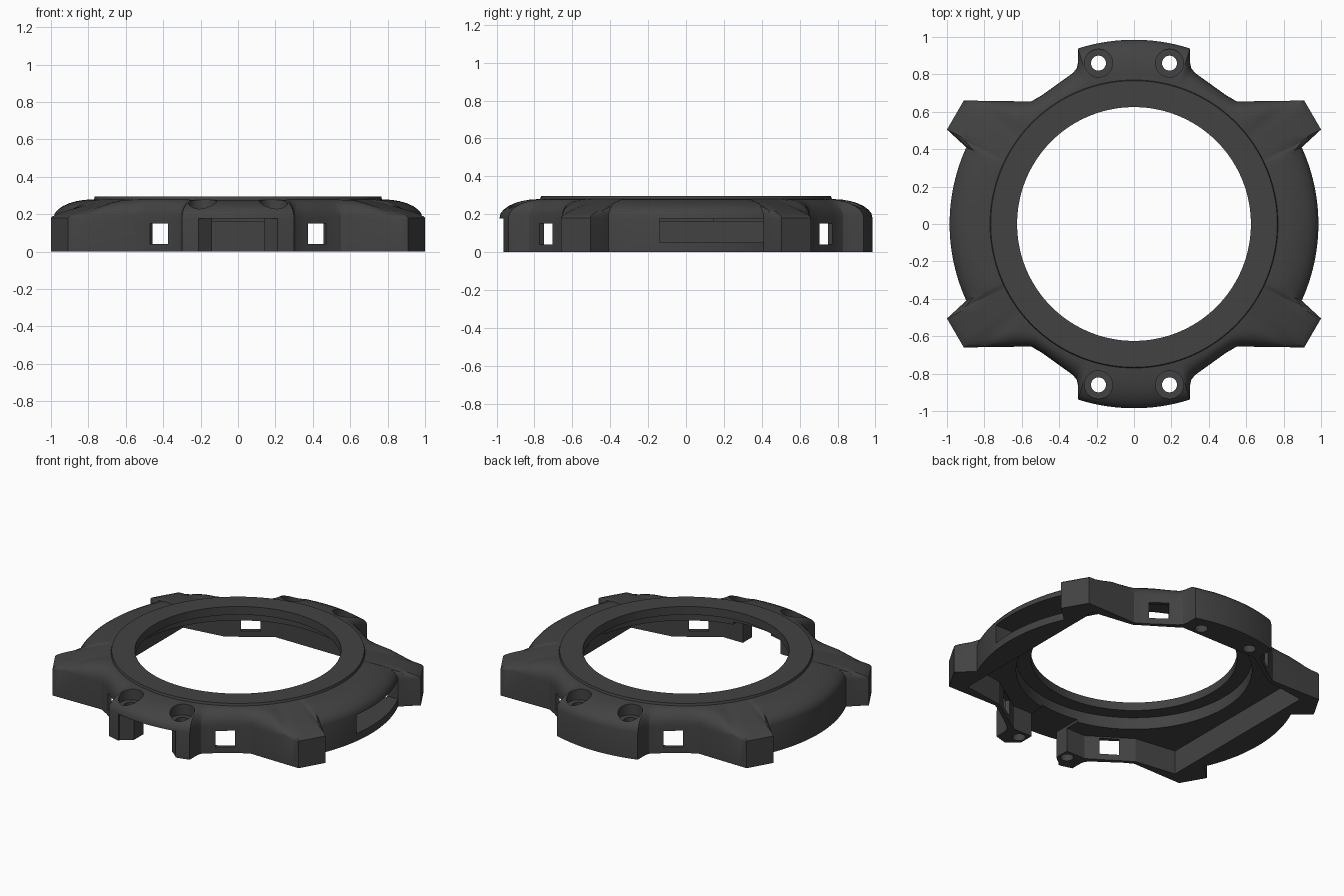
import bpy, bmesh, math
from mathutils import Vector, Matrix

if "Cube" in bpy.data.objects:
    bpy.data.objects.remove(bpy.data.objects["Cube"])

dark = bpy.data.materials.new("dark_grey")
dark.diffuse_color = (0.055, 0.055, 0.055, 1)
dark.use_nodes = True
dark.node_tree.nodes["Principled BSDF"].inputs["Base Color"].default_value = dark.diffuse_color


def finish(name, bm):
    bmesh.ops.recalc_face_normals(bm, faces=bm.faces[:])
    me = bpy.data.meshes.new(name)
    bm.to_mesh(me)
    bm.free()
    me.materials.append(dark)
    ob = bpy.data.objects.new(name, me)
    bpy.context.collection.objects.link(ob)
    return ob


def prism(name, pts, z0, z1):
    bm = bmesh.new()
    lo = [bm.verts.new((x, y, z0)) for x, y in pts]
    hi = [bm.verts.new((x, y, z1)) for x, y in pts]
    bm.faces.new(lo[::-1])
    bm.faces.new(hi)
    n = len(pts)
    for i in range(n):
        j = (i + 1) % n
        bm.faces.new((lo[i], lo[j], hi[j], hi[i]))
    return finish(name, bm)


def circle(x, y, r, n):
    return [(x + r * math.cos(2 * math.pi * i / n), y + r * math.sin(2 * math.pi * i / n))
            for i in range(n)]


def four_way(q):
    # Mirror a first-quadrant path running from the +x axis to the +y axis
    half = q + [(-x, y) for x, y in q[::-1] if x > 1e-6]
    return half + [(x, -y) for x, y in half[::-1] if abs(y) > 1e-6]


def arc(r, a0, a1, n):
    return [(r * math.cos(math.radians(a0 + (a1 - a0) * i / n)),
             r * math.sin(math.radians(a0 + (a1 - a0) * i / n))) for i in range(n + 1)]


def line(a, b, n):
    return [(a[0] + (b[0] - a[0]) * i / n, a[1] + (b[1] - a[1]) * i / n) for i in range(n)]


# Outer outline: curved flank, corner lug, hollow shoulder, end tab
quad = arc(0.986, 0, 24.6, 12)
quad += line((0.908, 0.42), (1.0, 0.505), 3)
quad += line((1.0, 0.505), (0.91, 0.66), 4)
quad += line((0.91, 0.66), (0.55, 0.655), 8)
quad += line((0.55, 0.655), (0.49, 0.69), 2)
quad += line((0.49, 0.69), (0.33, 0.805), 5)
quad += [(0.33, 0.805), (0.307, 0.83), (0.30, 0.86), (0.30, 0.90)]
tab = arc(0.985, 72.3, 90, 9)
tab[-1] = (0, 0.985)
outline = four_way(quad + tab)

# Case body: loft rings from the outline up over the dome to the raised bezel ring
R0, R_IN = 0.77, 0.625
rings = [[(x, y, 0) for x, y in outline]]
for t in (1, 0.97, 0.9, 0.78, 0.62, 0.45, 0.25, 0):
    ring = []
    for x, y in outline:
        R = math.hypot(x, y)
        w = 0.7 * min(1, max(0, (R - 0.99) / 0.1))
        z = 0.18 + 0.1 * ((1 - w) * math.sqrt(1 - t * t) + w * (1 - t))
        k = (R0 + (R - R0) * t) / R
        ring.append((x * k, y * k, z))
    rings.append(ring)
for r, z in ((0.766, 0.295), (R_IN, 0.295), (R_IN, 0)):
    rings.append([(x * r / math.hypot(x, y), y * r / math.hypot(x, y), z) for x, y in outline])

bm = bmesh.new()
vr = [[bm.verts.new(p) for p in ring] for ring in rings]
n = len(outline)
for a, b in zip(vr, vr[1:] + vr[:1]):
    for i in range(n):
        j = (i + 1) % n
        bm.faces.new((a[i], a[j], b[j], b[i]))
body = finish("bezel_case", bm)

# Hollow underside and inner circular step
cutters = [
    prism("cavity_cut", four_way([(0.82, 0), (0.82, 0.59), (0.54, 0.63), (0.28, 0.80), (0, 0.80)]),
          -0.1, 0.16),
    prism("step_cut", circle(0, 0, 0.715, 96), -0.1, 0.24),
    # Slot in the right flank and gap under the front tab
    prism("side_slot_cut", [(0.7, -0.14), (1.1, -0.14), (1.1, 0.41), (0.7, 0.41)], 0.05, 0.176),
    prism("front_gap_cut", [(-0.21, -1.1), (0.21, -1.1), (0.21, -0.955), (0.14, -0.90),
                            (0.14, -0.7), (-0.14, -0.7), (-0.14, -0.90), (-0.21, -0.955)],
          -0.1, 0.177),
]

# Shoulder windows and countersunk screw holes in all four quadrants
along, across = Vector((0.81, -0.584)), Vector((0.584, 0.81))
mid = Vector((0.42, 0.735))
for sx in (1, -1):
    for sy in (1, -1):
        pts = [mid + along * u + across * v for u, v in
               ((-0.06, -0.1), (0.06, -0.1), (0.06, 0.1), (-0.06, 0.1))]
        cutters.append(prism("window_cut", [(p.x * sx, p.y * sy) for p in pts], 0.04, 0.15))
        cutters.append(prism("screw_cut", circle(0.19 * sx, 0.86 * sy, 0.04, 32), -0.1, 0.4))
        cutters.append(prism("screw_head_cut", circle(0.19 * sx, 0.86 * sy, 0.075, 40), 0.205, 0.4))

bpy.context.view_layer.objects.active = body
body.select_set(True)
for c in cutters:
    m = body.modifiers.new(c.name, 'BOOLEAN')
    m.operation = 'DIFFERENCE'
    m.solver = 'EXACT'
    m.object = c
    bpy.ops.object.modifier_apply(modifier=m.name)
    bpy.data.objects.remove(c, do_unlink=True)

bpy.ops.object.shade_smooth_by_angle(angle=math.radians(25))
